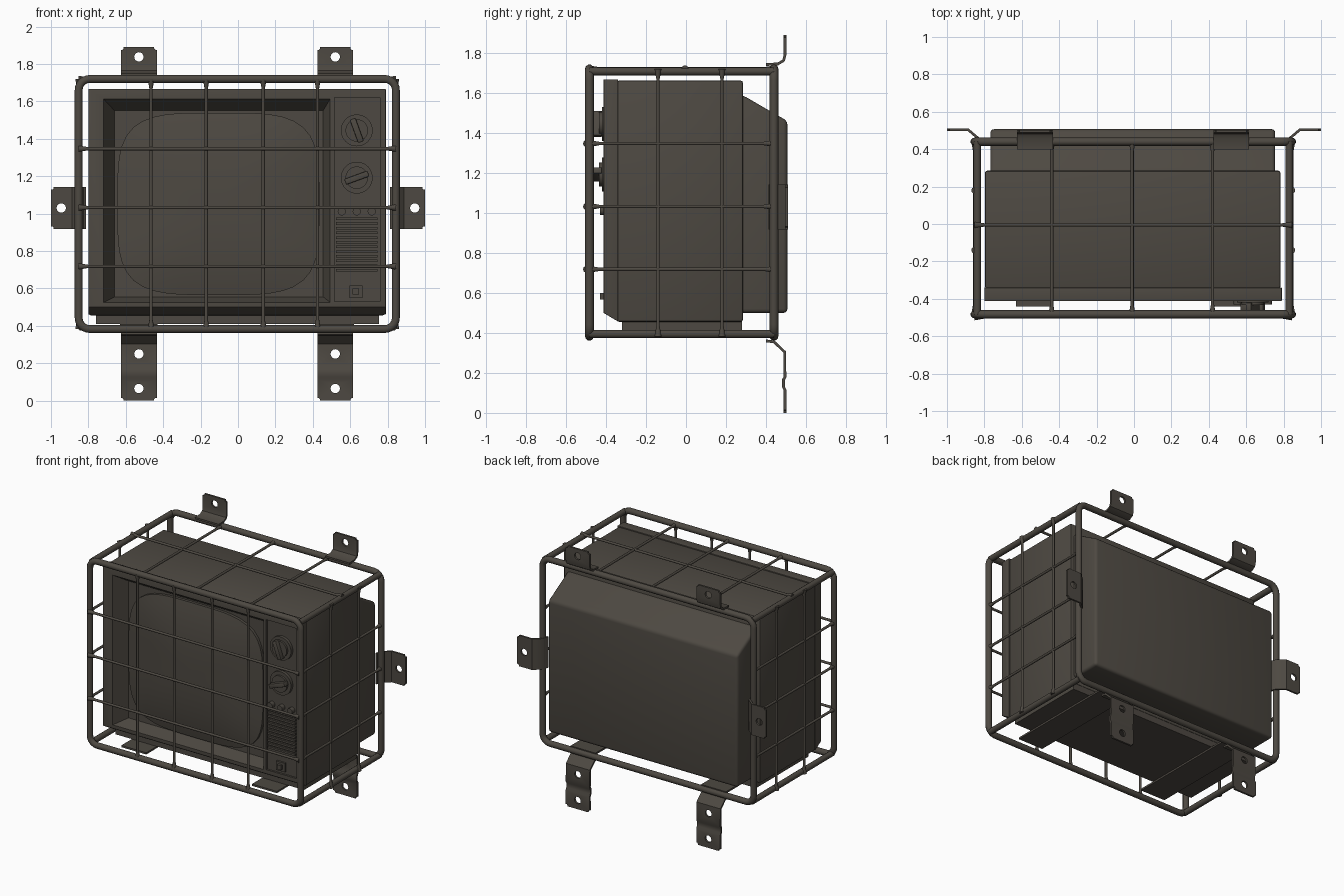
import bpy, bmesh, math
from mathutils import Vector, Matrix

if "Cube" in bpy.data.objects:
    bpy.data.objects.remove(bpy.data.objects["Cube"])

mat = bpy.data.materials.new("dark_brown_grey")
mat.diffuse_color = (0.075, 0.066, 0.054, 1)
mat.use_nodes = True
mat.node_tree.nodes["Principled BSDF"].inputs["Base Color"].default_value = mat.diffuse_color


def finish(obj, angle=35):
    """Apply modifiers or curve bevel, colour and shade."""
    bpy.ops.object.select_all(action='DESELECT')
    bpy.context.view_layer.objects.active = obj
    obj.select_set(True)
    bpy.ops.object.convert(target='MESH')
    obj = bpy.context.view_layer.objects.active
    obj.data.materials.clear()
    obj.data.materials.append(mat)
    bpy.ops.object.shade_smooth_by_angle(angle=math.radians(angle))
    return obj


def from_bm(name, bm):
    bmesh.ops.recalc_face_normals(bm, faces=bm.faces)
    me = bpy.data.meshes.new(name)
    bm.to_mesh(me)
    bm.free()
    obj = bpy.data.objects.new(name, me)
    bpy.context.collection.objects.link(obj)
    return obj


def prism(name, profile, x0, x1, bevel=0.0, segs=2):
    """Extrude a y-z profile along x and soften its edges."""
    bm = bmesh.new()
    face = bm.faces.new([bm.verts.new((x0, y, z)) for y, z in profile])
    ext = bmesh.ops.extrude_face_region(bm, geom=[face])['geom']
    bmesh.ops.translate(bm, vec=(x1 - x0, 0, 0),
                        verts=[v for v in ext if isinstance(v, bmesh.types.BMVert)])
    if bevel:
        bmesh.ops.recalc_face_normals(bm, faces=bm.faces)
        bmesh.ops.bevel(bm, geom=bm.edges[:], offset=bevel, segments=segs,
                        profile=0.5, affect='EDGES')
    return from_bm(name, bm)


def box(name, x0, x1, y0, y1, z0, z1, bevel=0.0):
    return prism(name, [(y0, z0), (y1, z0), (y1, z1), (y0, z1)], x0, x1, bevel)


def disc(name, x, z, r, y0, y1, n=32):
    """Cylinder along y."""
    bm = bmesh.new()
    m = Matrix.Translation((x, (y0 + y1) / 2, z)) @ Matrix.Rotation(math.pi / 2, 4, 'X')
    bmesh.ops.create_cone(bm, cap_ends=True, segments=n, radius1=r, radius2=r,
                          depth=abs(y1 - y0), matrix=m)
    return from_bm(name, bm)


def cut(obj, cutter):
    cutter.hide_render = True
    mod = obj.modifiers.new("cut", 'BOOLEAN')
    mod.operation = 'DIFFERENCE'
    mod.object = cutter


def tube(name, pts, r, cyclic=False, flare=False):
    cu = bpy.data.curves.new(name, 'CURVE')
    cu.dimensions = '3D'
    cu.bevel_depth = r
    cu.bevel_resolution = 3
    cu.use_fill_caps = not cyclic
    sp = cu.splines.new('POLY')
    sp.points.add(len(pts) - 1)
    sp.use_cyclic_u = cyclic
    for i, (p, q) in enumerate(zip(sp.points, pts)):
        p.co = (*q, 1)
        p.radius = 2.0 if flare and i in (0, len(pts) - 1) else 1.0
    obj = bpy.data.objects.new(name, cu)
    bpy.context.collection.objects.link(obj)
    return finish(obj, 50)


def wire(name, a, b):
    """Thin wire that widens where it is welded to the frame."""
    a, b = Vector(a), Vector(b)
    d = (b - a).normalized() * 0.05
    tube(name, [a, a + d, b - d, b], 0.009, flare=True)


# ---- cage frame: front and back loops, four rails ----
X0, X1, Z0, Z1, YF, YB = -0.852, 0.844, 0.383, 1.72, -0.483, 0.44


def loop(y, r=0.06, n=6):
    corners = [(X1 - r, Z1 - r), (X0 + r, Z1 - r), (X0 + r, Z0 + r), (X1 - r, Z0 + r)]
    return [(cx + r * math.cos(math.pi / 2 * (k + i / n)), y,
             cz + r * math.sin(math.pi / 2 * (k + i / n)))
            for k, (cx, cz) in enumerate(corners) for i in range(n + 1)]


tube("cage_front_loop", loop(YF), 0.022, cyclic=True)
tube("cage_back_loop", loop(YB), 0.022, cyclic=True)
for x in (X0 + 0.014, X1 - 0.014):
    for z in (Z0 + 0.012, Z1 - 0.012):
        tube("cage_rail", [(x, YF, z), (x, YB, z)], 0.021)

# ---- cage wires ----
ROWS = (0.718, 1.032, 1.347)
for x in (-0.465, -0.17, 0.135, 0.425):
    wire("front_wire_vertical", (x, YF - 0.006, Z0), (x, YF - 0.006, Z1))
for z in ROWS:
    wire("front_wire_horizontal", (X0, YF - 0.014, z), (X1, YF - 0.014, z))
for x in (X0, X1):
    for z in ROWS:
        wire("side_wire_horizontal", (x, YF, z), (x, YB, z))
    for y in (-0.14, 0.18):
        wire("side_wire_vertical", (x, y, Z0), (x, y, Z1))
for x in (-0.44, -0.01, 0.42):
    wire("top_wire_lengthwise", (x, YF, Z1), (x, YB, Z1))
wire("top_wire_cross", (X0, -0.005, Z1), (X1, -0.005, Z1))


# ---- mounting tabs: bent plates with bolt holes ----
def tab(name, path, half, place, holes):
    bm = bmesh.new()
    rows = [[bm.verts.new(place(p, s * half)) for s in (-1, 1)] for p in path]
    for a, b in zip(rows, rows[1:]):
        bm.faces.new((a[0], a[1], b[1], b[0]))
    bmesh.ops.bevel(bm, geom=rows[-1], offset=0.014, segments=3, affect='VERTICES')
    obj = from_bm(name, bm)
    sol = obj.modifiers.new("thickness", 'SOLIDIFY')
    sol.thickness, sol.offset = 0.014, 0
    cutters = [disc("hole_cutter", x, z, 0.025, 0.44, 0.56, 20) for x, z in holes]
    for c in cutters:
        cut(obj, c)
    finish(obj)
    for c in cutters:
        bpy.data.objects.remove(c)


TOP = [(0.40, 1.742), (0.46, 1.745), (0.488, 1.762), (0.495, 1.79), (0.495, 1.89)]
BOTTOM = [(0.40, 0.36), (0.44, 0.355), (0.493, 0.305), (0.495, 0.18),
          (0.487, 0.165), (0.487, 0.13), (0.495, 0.115), (0.495, 0.0)]
SIDE = [(0.415, 0.82), (0.46, 0.835), (0.485, 0.865), (0.503, 0.885), (0.503, 1.0)]
for x in (-0.53, 0.52):
    def across(p, w, x=x):
        return (x + w, p[0], p[1])
    tab("top_tab", TOP, 0.096, across, [(x, 1.838)])
    tab("bottom_tab", BOTTOM, 0.096, across, [(x, 0.25), (x, 0.065)])
    # support strap under the cabinet
    finish(box("support_strap", x - 0.1, x + 0.1, -0.44, 0.44, 0.398, 0.411))
for s in (-1, 1):
    tab("side_tab", SIDE, 0.112, lambda p, w: (s * p[1], p[0], 1.03 + w), [(s * 0.945, 1.03)])

# ---- television cabinet ----
bezel = prism("front_bezel", [(-0.412, 0.50), (-0.345, 0.46), (-0.34, 0.46),
                              (-0.34, 1.667), (-0.412, 1.667)], -0.80, 0.79)
bev = bezel.modifiers.new("soft", 'BEVEL')
bev.width, bev.segments = 0.014, 3
cabinet = box("cabinet", -0.797, 0.783, -0.346, 0.285, 0.455, 1.662, 0.012)

# tapered screen recess cut through bezel and cabinet
bm = bmesh.new()
near = [bm.verts.new((x, -0.43, z)) for x, z in
        ((-0.73, 0.52), (0.50, 0.52), (0.50, 1.625), (-0.73, 1.625))]
far = [bm.verts.new((x, -0.315, z)) for x, z in
       ((-0.66, 0.555), (0.455, 0.555), (0.455, 1.55), (-0.66, 1.55))]
bm.faces.new(near)
bm.faces.new(far)
for i in range(4):
    j = (i + 1) % 4
    bm.faces.new((near[i], near[j], far[j], far[i]))
recess = from_bm("recess_cutter", bm)
panel = box("panel_cutter", 0.515, 0.76, -0.5, -0.398, 0.53, 1.62)
cut(bezel, recess)
cut(bezel, panel)
cut(cabinet, recess)
finish(bezel)
finish(cabinet)
for c in (recess, panel):
    bpy.data.objects.remove(c)

finish(prism("rear_housing", [(0.24, 0.50), (0.507, 0.50), (0.507, 1.46),
                              (0.45, 1.492), (0.285, 1.588), (0.24, 1.588)],
             -0.768, 0.755, 0.02, 3))
finish(box("base", -0.76, 0.755, -0.32, 0.28, 0.411, 0.47))

# bulging picture tube
bm = bmesh.new()
N, RINGS = 64, 10


def rim(t, r):
    c, s = math.cos(t), math.sin(t)
    k = r / (abs(c) ** 4 + abs(s) ** 4) ** 0.25
    return (-0.105 + 0.54 * k * c, -0.335 - 0.045 * (1 - r ** 2.5), 1.052 + 0.487 * k * s)


rings = [[bm.verts.new(rim(2 * math.pi * i / N, k / RINGS)) for i in range(N)]
         for k in range(1, RINGS + 1)]
rings.append([bm.verts.new((v.co.x, -0.312, v.co.z)) for v in rings[-1]])
centre = bm.verts.new((-0.105, -0.38, 1.052))
for i in range(N):
    j = (i + 1) % N
    bm.faces.new((centre, rings[0][i], rings[0][j]))
    for a, b in zip(rings, rings[1:]):
        bm.faces.new((a[i], b[i], b[j], a[j]))
finish(from_bm("screen", bm))

# ---- control panel ----
for z, tilt in ((1.445, -20), (1.192, 70)):
    finish(disc("dial_plate", 0.635, z, 0.085, -0.39, -0.42, 40))
    finish(disc("dial_knob", 0.635, z, 0.06, -0.41, -0.434))
    grip = box("dial_grip", -0.016, 0.016, -0.465, -0.42, -0.066, 0.066, 0.005)
    grip.data.transform(Matrix.Translation((0.635, 0, z)) @
                        Matrix.Rotation(math.radians(-tilt) * -1, 4, 'Y'))
    finish(grip)
for x in (0.555, 0.635, 0.715):
    finish(disc("small_knob", x, 1.012, 0.022, -0.39, -0.43, 16))
for i in range(12):
    z = 0.69 + 0.025 * i
    finish(box("speaker_slat", 0.525, 0.745, -0.412, -0.39, z, z + 0.014))
finish(box("switch_plate", 0.595, 0.665, -0.412, -0.39, 0.55, 0.615))
finish(box("switch_button", 0.613, 0.647, -0.43, -0.40, 0.567, 0.6))
